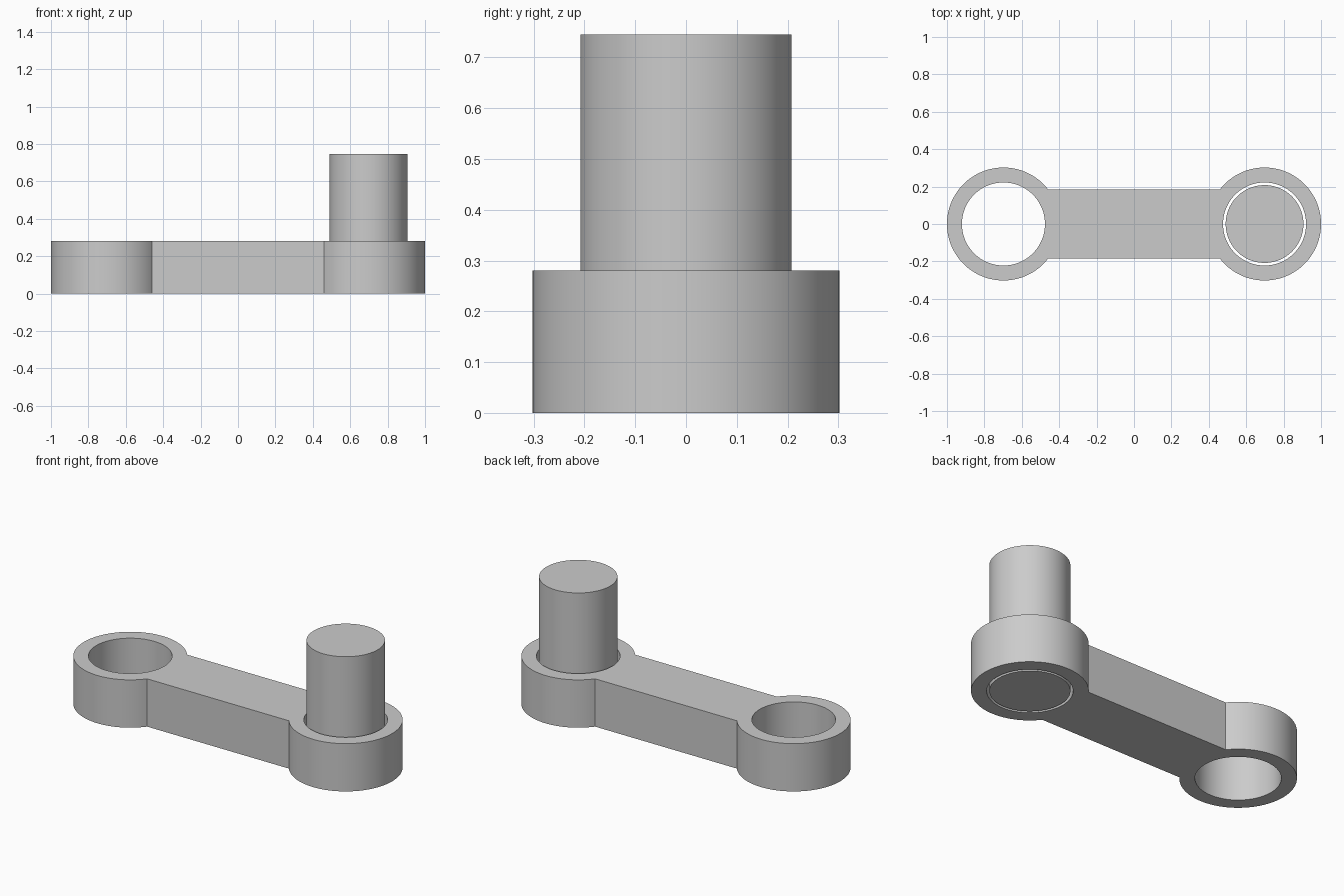
import bpy, bmesh
from math import sin, cos, pi, asin

if "Cube" in bpy.data.objects:
    bpy.data.objects.remove(bpy.data.objects["Cube"])

CX, R_EYE, R_HOLE, R_PIN = 0.698, 0.302, 0.222, 0.208
BAR_HALF, THICK, PIN_TOP = 0.185, 0.28, 0.745
SEG = 96


def circle(cx, r):
    return [(cx + r * cos(2 * pi * i / SEG), r * sin(2 * pi * i / SEG)) for i in range(SEG)]


def extruded(name, loops, height):
    """Fill closed loops (outline first, then holes) and extrude up from z = 0."""
    bm = bmesh.new()
    edges = []
    for loop in loops:
        vs = [bm.verts.new((x, y, 0)) for x, y in loop]
        edges += [bm.edges.new((vs[i - 1], vs[i])) for i in range(len(vs))]
    bmesh.ops.triangle_fill(bm, edges=edges, use_beauty=True, normal=(0, 0, 1))
    ext = bmesh.ops.extrude_face_region(bm, geom=bm.faces[:], use_keep_orig=True)
    top = [g for g in ext["geom"] if isinstance(g, bmesh.types.BMVert)]
    bmesh.ops.translate(bm, verts=top, vec=(0, 0, height))
    bmesh.ops.recalc_face_normals(bm, faces=bm.faces[:])
    mesh = bpy.data.meshes.new(name)
    bm.to_mesh(mesh)
    bm.free()
    obj = bpy.data.objects.new(name, mesh)
    bpy.context.collection.objects.link(obj)
    bpy.ops.object.select_all(action='DESELECT')
    obj.select_set(True)
    bpy.context.view_layer.objects.active = obj
    bpy.ops.object.shade_smooth_by_angle(angle=0.5)
    return obj


# Link plate: two round eyes joined by a straight bar, one hole per eye
a = asin(BAR_HALF / R_EYE)
angles = [-(pi - a) + 2 * (pi - a) * i / SEG for i in range(SEG + 1)]
right_arc = [(CX + R_EYE * cos(t), R_EYE * sin(t)) for t in angles]
left_arc = [(-x, -y) for x, y in right_arc]
extruded("link_plate", [right_arc + left_arc, circle(-CX, R_HOLE), circle(CX, R_HOLE)], THICK)

# Pin standing loose in the right eye
extruded("pin", [circle(CX, R_PIN)], PIN_TOP)
